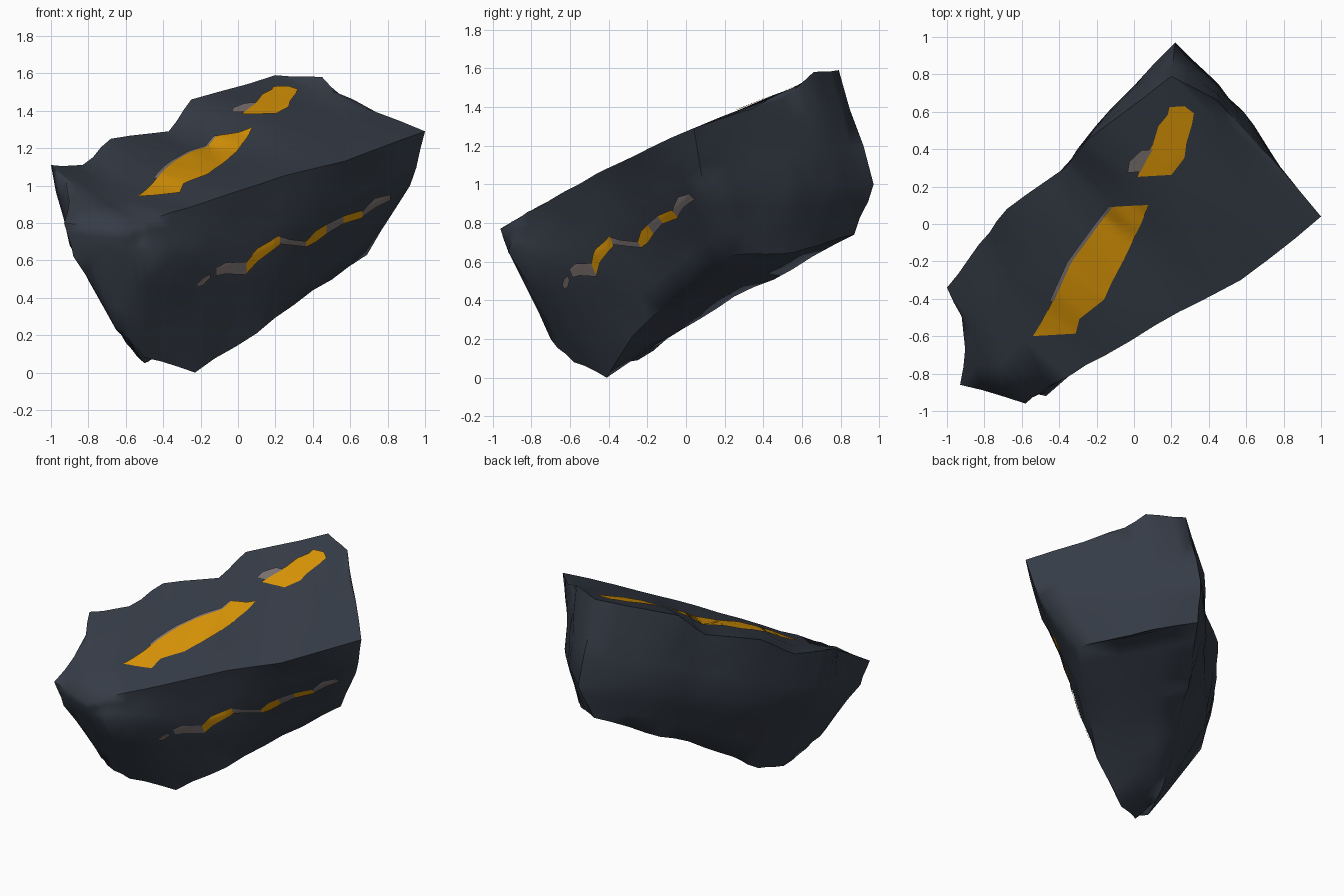
import bpy, bmesh, math, random
from mathutils import Vector
from mathutils.bvhtree import BVHTree

random.seed(4)
cube = bpy.data.objects.get("Cube")
if cube:
    bpy.data.objects.remove(cube, do_unlink=True)


def make_material(name, rgb):
    mat = bpy.data.materials.new(name)
    mat.use_nodes = True
    colour = (*rgb, 1)
    mat.diffuse_color = colour
    shader = next(n for n in mat.node_tree.nodes if n.type == "BSDF_PRINCIPLED")
    shader.inputs["Base Color"].default_value = colour
    shader.inputs["Roughness"].default_value = 0.8
    return mat


slate = make_material("dark slate", (.036, .045, .062))
gold = make_material("gold ore", (.7, .3, .002))
dull = make_material("dull brown ore", (.2, .17, .165))


def add_object(name, bm, mat):
    mesh = bpy.data.meshes.new(name)
    bm.to_mesh(mesh)
    bm.free()
    mesh.materials.append(mat)
    obj = bpy.data.objects.new(name, mesh)
    bpy.context.collection.objects.link(obj)
    bpy.ops.object.select_all(action="DESELECT")
    obj.select_set(True)
    bpy.context.view_layer.objects.active = obj
    bpy.ops.object.shade_smooth_by_angle(angle=math.radians(70))
    return obj


# Three matching outlines of the boulder: upper rim, waist, keel
rim = [(-.93, -.86, .8), (-.58, -.96, .77), (-.46, -.87, .82), (-.15, -.7, .92),
       (.24, -.47, 1.05), (.57, -.3, 1.13), (1, .04, 1.29), (.6, .5, 1.44),
       (.45, .66, 1.58), (.2, .79, 1.59), (-.25, .45, 1.46), (-.37, .3, 1.29),
       (-.68, .08, 1.25), (-.83, -.11, 1.11), (-1, -.34, 1.11), (-.88, -.57, .97)]
waist = [(-.88, -.82, .62), (-.62, -.89, .6), (-.47, -.92, .65), (-.14, -.61, .55),
         (.2, -.39, .69), (.56, -.13, .82), (.92, .09, 1), (.64, .53, 1),
         (.45, .75, 1), (.22, .97, 1), (-.12, .62, .95), (-.36, .32, .85),
         (-.58, .08, .75), (-.74, -.13, .7), (-.9, -.36, .68), (-.87, -.6, .64)]
keel = [(-.67, -.7, .27), (-.6, -.7, .2), (-.5, -.58, .08), (-.23, -.41, 0),
        (.1, -.28, .21), (.4, -.04, .44), (.69, .24, .63), (.55, .5, .64),
        (.4, .68, .68), (.16, .87, .74), (-.05, .55, .56), (-.2, .25, .42),
        (-.36, -.02, .25), (-.43, -.25, .09), (-.5, -.45, .05), (-.6, -.58, .16)]

bm = bmesh.new()
rings = [[bm.verts.new(p) for p in ring] for ring in (rim, waist, keel)]
count = len(rim)
for upper, lower in zip(rings, rings[1:]):
    for i in range(count):
        j = (i + 1) % count
        bm.faces.new((upper[i], lower[i], lower[j], upper[j]))
for ring in (rings[0], rings[-1]):
    for i in range(count // 2 - 1):
        bm.faces.new((ring[i], ring[i + 1], ring[-i - 2], ring[-i - 1]))
bmesh.ops.recalc_face_normals(bm, faces=bm.faces)

# Softly uneven surface between the fixed corner points
corners = {v.co.to_tuple(4) for v in bm.verts}
bmesh.ops.subdivide_edges(bm, edges=bm.edges[:], cuts=2, use_grid_fill=True)
fresh = [v for v in bm.verts if v.co.to_tuple(4) not in corners]
bm.normal_update()
for v in fresh:
    v.co += v.normal * random.uniform(-.008, .008)
bmesh.ops.triangulate(bm, faces=bm.faces)
surface = BVHTree.FromBMesh(bm)
add_object("boulder", bm, slate)


def ore_vein(name, path, across, place, direction, mat, lift=.007):
    """Drape a thin strip of (u, v, half width) points over the boulder."""
    bm = bmesh.new()
    rows = []
    dense = []
    for a, b in zip(path, path[1:]):
        dense += [Vector(a).lerp(Vector(b), t / 6) for t in range(6)]
    dense.append(Vector(path[-1]))
    for u, v, half in dense:
        row = []
        for k in range(-5, 6):
            s = half * k / 5
            start = place(u + across[0] * s, v + across[1] * s)
            hit, normal, _, _ = surface.ray_cast(start, direction)
            row.append(bm.verts.new(hit + normal * lift) if hit else None)
        rows.append(row)
    for r, q in zip(rows, rows[1:]):
        for k in range(len(r) - 1):
            quad = (r[k], r[k + 1], q[k + 1], q[k])
            if all(quad):
                bm.faces.new(quad)
    bm.normal_update()
    for f in bm.faces:
        if f.normal.dot(direction) > 0:
            f.normal_flip()
    add_object(name, bm, mat)


# Veins on the sloping top
def from_above(u, v):
    return Vector((u, v, 3))


down = Vector((0, 0, -1))
level = (1, .06)
long_vein = [(-.425, -.59, .115), (-.39, -.51, .1), (-.3, -.41, .14),
             (-.26, -.32, .14), (-.2, -.2, .145), (-.08, 0, .12), (-.02, .1, .1)]
short_vein = [(.11, .26, .09), (.16, .35, .11), (.19, .43, .09),
              (.22, .53, .09), (.25, .59, .07), (.23, .63, .04)]
ore_vein("long_top_vein", long_vein, level, from_above, down, gold)
ore_vein("long_top_vein_edge", [(u - w, v, .012) for u, v, w in long_vein[2:]],
         level, from_above, down, dull, .009)
ore_vein("short_top_vein", short_vein, level, from_above, down, gold)
ore_vein("short_top_vein_edge", [(.0, .28, .035), (.02, .34, .045), (.07, .4, .03)],
         level, from_above, down, dull, .009)


# Broken zigzag vein along the front flank
def from_front(u, v):
    return Vector((u, -3, v))


flank = [
    ("flank_chip", dull, [(-.22, .47, .01), (-.19, .49, .02), (-.15, .52, .01)]),
    ("flank_vein_start", dull, [(-.12, .54, .02), (-.07, .56, .03), (.04, .56, .035)]),
    ("flank_vein_low_gold", gold, [(.04, .56, .03), (.1, .63, .035), (.22, .71, .025)]),
    ("flank_vein_middle", dull, [(.22, .71, .02), (.27, .7, .015), (.36, .69, .015)]),
    ("flank_vein_centre_gold", gold, [(.36, .69, .015), (.41, .73, .03), (.47, .77, .025)]),
    ("flank_vein_upper", dull, [(.47, .77, .025), (.56, .82, .02)]),
    ("flank_vein_high_gold", gold, [(.56, .82, .02), (.66, .85, .02)]),
    ("flank_vein_end", dull, [(.66, .85, .015), (.73, .91, .025), (.81, .94, .015)]),
]
for name, mat, path in flank:
    ore_vein(name, path, (0, 1), from_front, Vector((0, 1, 0)), mat)
